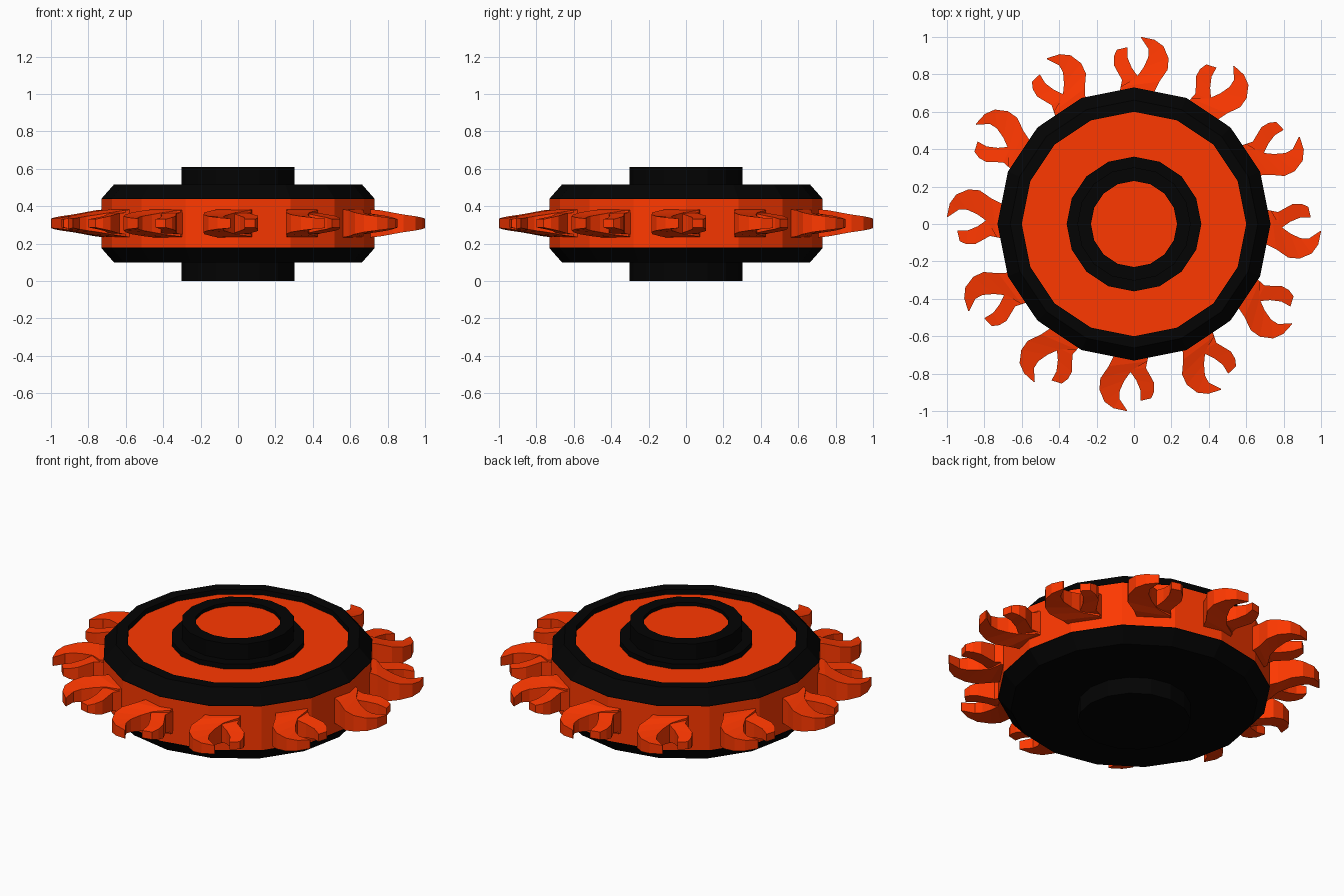
import bpy, bmesh
from math import cos, sin, pi, radians
from mathutils import Matrix

if "Cube" in bpy.data.objects:
    bpy.data.objects.remove(bpy.data.objects["Cube"])

SIDES = 16
MID_Z = 0.308


def material(name, rgb):
    m = bpy.data.materials.new(name)
    m.diffuse_color = (*rgb, 1)
    m.use_nodes = True
    m.node_tree.nodes["Principled BSDF"].inputs["Base Color"].default_value = m.diffuse_color
    return m


ORANGE = material("orange", (1.0, 0.04, 0.0))
BLACK = material("black", (0.001, 0.001, 0.001))


def finish(name, bm, mat):
    bmesh.ops.remove_doubles(bm, verts=bm.verts, dist=1e-5)
    me = bpy.data.meshes.new(name)
    bm.to_mesh(me)
    bm.free()
    me.materials.append(mat)
    ob = bpy.data.objects.new(name, me)
    bpy.context.collection.objects.link(ob)
    return ob


def lathe(name, profile, mat):
    """Spin a bottom-to-top (radius, z) profile into a 16-sided surface."""
    bm = bmesh.new()
    rings = []
    for r, z in profile:
        if r == 0:
            rings.append([bm.verts.new((0, 0, z))] * SIDES)
        else:
            rings.append([bm.verts.new((r * cos(2 * pi * i / SIDES),
                                        r * sin(2 * pi * i / SIDES), z))
                          for i in range(SIDES)])
    for a, b in zip(rings, rings[1:]):
        for i in range(SIDES):
            j = (i + 1) % SIDES
            bm.faces.new(list(dict.fromkeys((a[i], a[j], b[j], b[i]))))
    return finish(name, bm, mat)


# Wheel body: lower shell with hub, tread band, upper rim, recessed face plate
lathe("lower_shell", [(0, 0), (0.303, 0), (0.303, 0.098), (0.662, 0.098),
                      (0.73, 0.175), (0.73, 0.178)], BLACK)
lathe("tread_band", [(0.73, 0.178), (0.73, 0.437)], ORANGE)
lathe("upper_rim", [(0.73, 0.437), (0.73, 0.44), (0.662, 0.517), (0.60, 0.517),
                    (0.60, 0.487)], BLACK)
lathe("face_plate", [(0.60, 0.487), (0.36, 0.487)], ORANGE)

# Upper hub with a stepped collar and its sunken orange cap
lathe("upper_hub", [(0.36, 0.487), (0.36, 0.517), (0.303, 0.517), (0.303, 0.61),
                    (0.23, 0.61), (0.23, 0.59)], BLACK)
lathe("hub_cap", [(0.23, 0.59), (0, 0.59)], ORANGE)

# Claw sections: left x, y, right x, y, half thickness
BIG = [(-.08, .69, .10, .69, .077), (-.07, .735, .135, .76, .070),
       (.01, .78, .18, .825, .058), (.05, .835, .185, .885, .047),
       (.076, .89, .158, .95, .038), (.078, .935, .11, .985, .031),
       (.037, .997, .040, 1.0, .025)]
SMALL = [(-.08, .69, .04, .69, .062), (-.064, .77, .03, .775, .054),
         (-.108, .85, -.012, .835, .040), (-.108, .895, -.035, .89, .031),
         (-.092, .932, -.036, .945, .022)]


def claw(name, sections, angle):
    """Loft rectangular sections into a hooked claw and turn it into place."""
    bm = bmesh.new()
    loops = [[bm.verts.new(p) for p in ((lx, ly, -h), (rx, ry, -h), (rx, ry, h), (lx, ly, h))]
             for lx, ly, rx, ry, h in sections]
    for a, b in zip(loops, loops[1:]):
        for i in range(4):
            j = (i + 1) % 4
            bm.faces.new((a[i], a[j], b[j], b[i]))
    bm.faces.new(loops[0])
    bm.faces.new(loops[-1])
    bmesh.ops.recalc_face_normals(bm, faces=bm.faces)
    bm.transform(Matrix.Translation((0, 0, MID_Z)) @ Matrix.Rotation(angle, 4, 'Z'))
    return finish(name, bm, ORANGE)


# Twelve pairs of claws around the tread
for k in range(12):
    claw(f"large_claw_{k + 1}", BIG, radians(30 * k))
    claw(f"small_claw_{k + 1}", SMALL, radians(30 * k))
